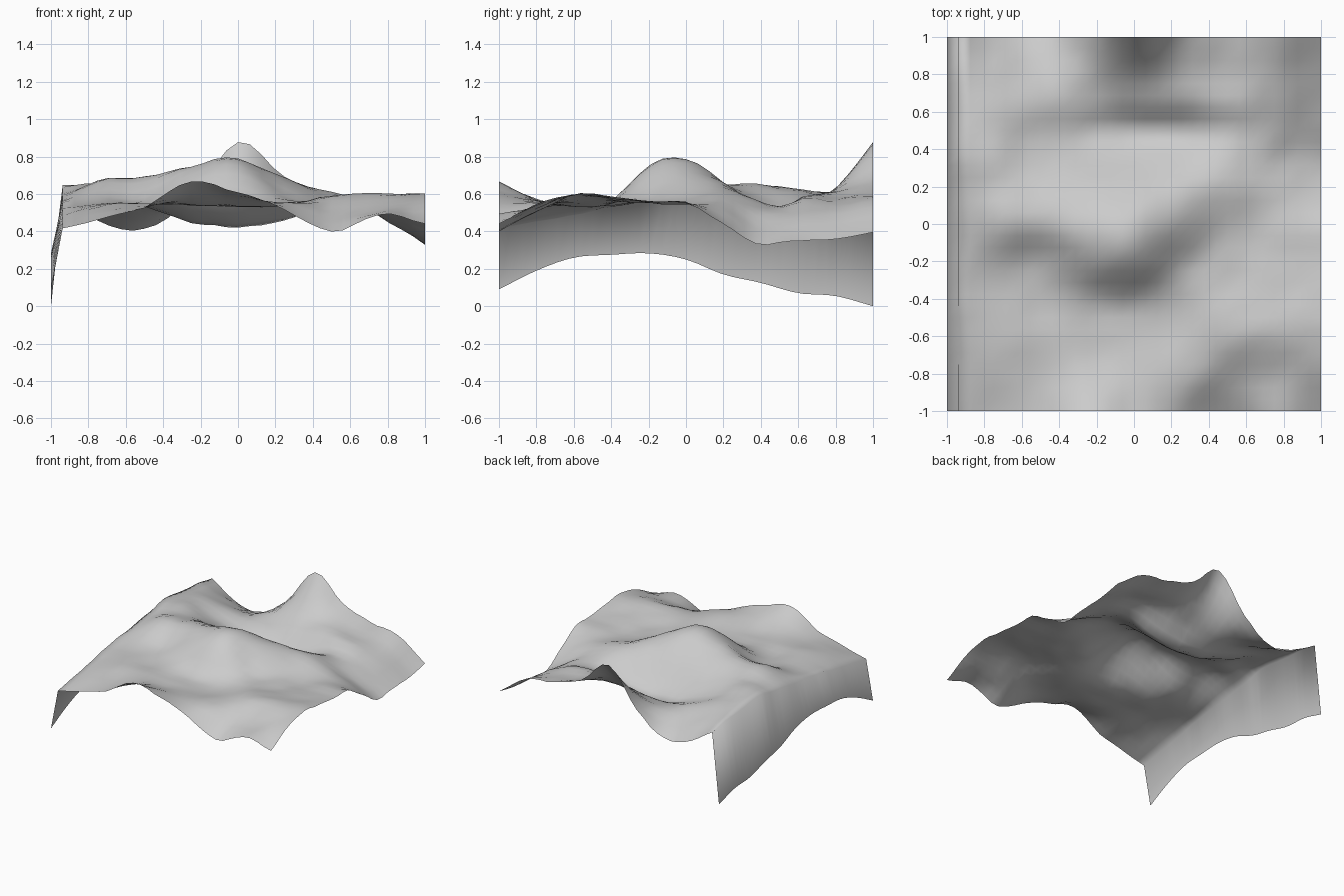
import bpy, bmesh
from mathutils import Vector, noise

# Cross-section profiles of the land, from front to back (heights at each XS)
XS = [-0.9375, -0.75, -0.5, -0.25, 0, 0.25, 0.5, 0.75, 1]
SECTIONS = {
    -1.0: (.42, .46, .53, .665, .61, .52, .40, .49, .445),
    -0.8: (.455, .51, .53, .57, .56, .56, .51, .52, .54),
    -0.6: (.49, .54, .55, .54, .53, .54, .59, .60, .60),
    -0.4: (.525, .55, .54, .56, .56, .55, .57, .58, .585),
    -0.2: (.56, .58, .58, .70, .75, .59, .55, .56, .56),
    0.0: (.58, .67, .695, .75, .785, .68, .57, .55, .555),
    0.2: (.61, .65, .65, .65, .66, .66, .61, .53, .44),
    0.36: (.64, .655, .57, .51, .50, .54, .57, .48, .34),
    0.5: (.635, .63, .53, .45, .42, .46, .54, .49, .34),
    0.64: (.62, .61, .55, .50, .53, .57, .59, .51, .35),
    0.8: (.61, .56, .49, .54, .63, .61, .58, .52, .36),
    1.0: (.575, .46, .41, .58, .88, .69, .60, .56, .40),
}
YS = list(SECTIONS)
# Lower edge of the cliff on the left side
CLIFF_YS = [-1 + 0.2 * i for i in range(11)]
CLIFF_FOOT = (.09, .19, .26, .275, .283, .25, .17, .125, .07, .055, 0)
CELLS = 32


def spline(ks, vs, t):
    """Smooth curve through the values vs at positions ks."""
    i = 0
    while i < len(ks) - 2 and t > ks[i + 1]:
        i += 1

    def slope(j):
        a, b = max(j - 1, 0), min(j + 1, len(ks) - 1)
        return (vs[b] - vs[a]) / (ks[b] - ks[a])

    h = ks[i + 1] - ks[i]
    u = (t - ks[i]) / h
    return ((2*u**3 - 3*u**2 + 1) * vs[i] + (u**3 - 2*u**2 + u) * h * slope(i)
            + (3*u**2 - 2*u**3) * vs[i + 1] + (u**3 - u**2) * h * slope(i + 1))


def height(x, y):
    if x < -0.99:                      # outermost column drops to the cliff foot
        return max(0, spline(CLIFF_YS, CLIFF_FOOT, y))
    z = spline(YS, [spline(XS, s, x) for s in SECTIONS.values()], y)
    return z + 0.012 * noise.noise(Vector((x * 8, y * 8, 3.7)))


# Terrain sheet
bm = bmesh.new()
bmesh.ops.create_grid(bm, x_segments=CELLS, y_segments=CELLS, size=1)
for v in bm.verts:
    v.co.z = height(v.co.x, v.co.y)
for f in bm.faces:
    f.smooth = True
mesh = bpy.data.meshes.new("terrain")
bm.to_mesh(mesh)
bm.free()
terrain = bpy.data.objects.new("terrain", mesh)
bpy.context.collection.objects.link(terrain)
